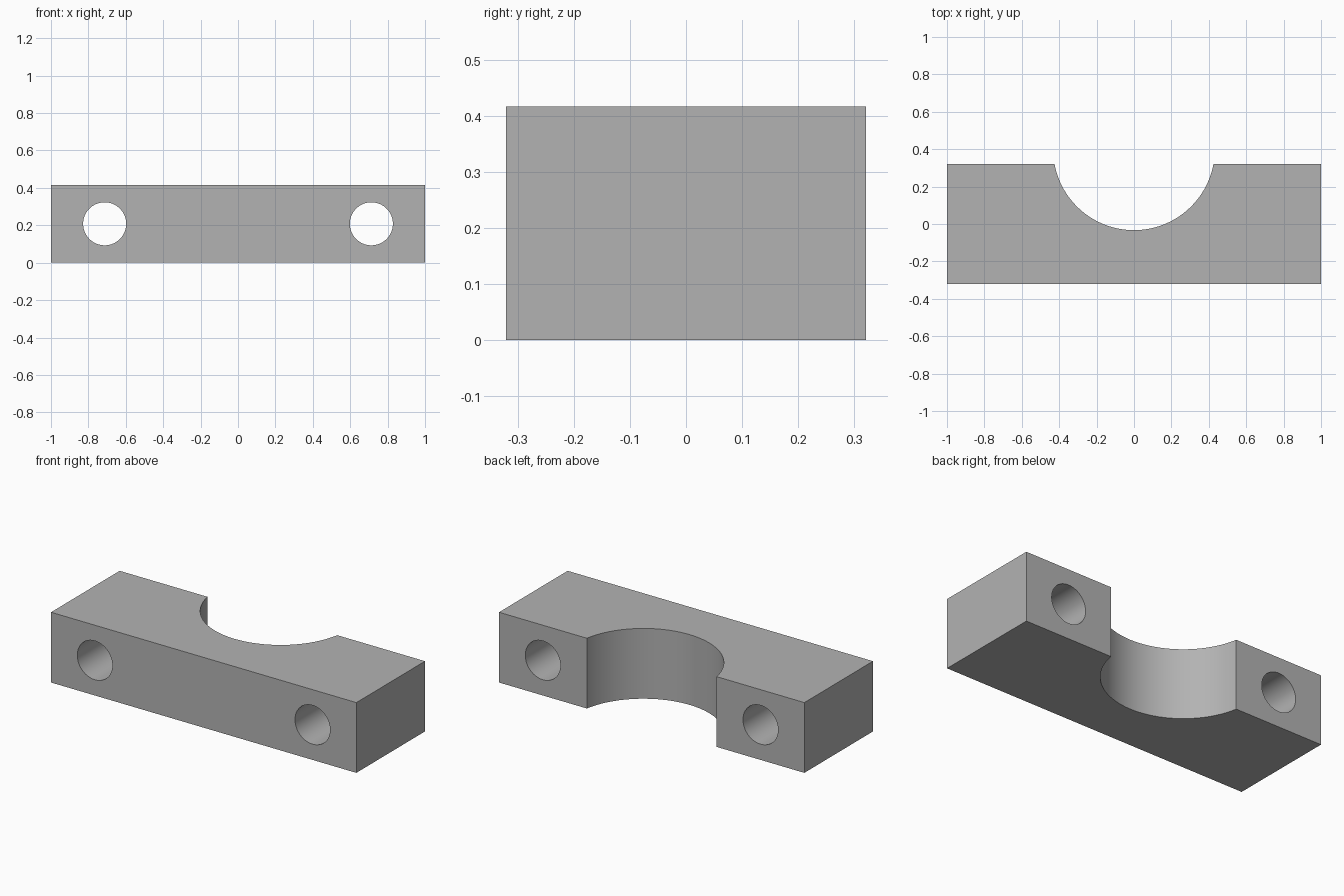
import bpy
import math

if "Cube" in bpy.data.objects:
    bpy.data.objects.remove(bpy.data.objects["Cube"], do_unlink=True)

HALF_DEPTH, HEIGHT = 0.321, 0.416
SADDLE_RADIUS, SADDLE_Y = 0.432, 0.399
BOLT_RADIUS, BOLT_X = 0.115, 0.713

grey = bpy.data.materials.new("plain_grey")
grey.use_nodes = True
colour = (0.45, 0.45, 0.45, 1)
grey.diffuse_color = colour
grey.node_tree.nodes["Principled BSDF"].inputs["Base Color"].default_value = colour


def cylinder(name, radius, length, location, rotation=(0, 0, 0)):
    bpy.ops.mesh.primitive_cylinder_add(vertices=96, radius=radius, depth=length,
                                        location=location, rotation=rotation)
    obj = bpy.context.object
    obj.name = name
    obj.hide_render = True
    obj.data.materials.append(grey)
    return obj


# Clamp block
bpy.ops.mesh.primitive_cube_add(size=1, location=(0, 0, HEIGHT / 2))
block = bpy.context.object
block.name = "clamp_block"
block.scale = (2, 2 * HALF_DEPTH, HEIGHT)
bpy.ops.object.transform_apply(location=True, rotation=True, scale=True)
block.data.materials.append(grey)

# Round saddle at the back and a bolt hole on each side
cutters = [cylinder("saddle_cutter", SADDLE_RADIUS, 1, (0, SADDLE_Y, HEIGHT / 2))]
for side, sign in (("left", 1), ("right", -1)):
    cutters.append(cylinder(side + "_bolt_hole_cutter", BOLT_RADIUS, 1,
                            (sign * BOLT_X, 0, HEIGHT / 2), (math.pi / 2, 0, 0)))

bpy.ops.object.select_all(action="DESELECT")
block.select_set(True)
bpy.context.view_layer.objects.active = block
for cutter in cutters:
    cut = block.modifiers.new(cutter.name, "BOOLEAN")
    cut.operation = "DIFFERENCE"
    cut.solver = "EXACT"
    cut.object = cutter
    bpy.ops.object.modifier_apply(modifier=cut.name)
    bpy.data.objects.remove(cutter, do_unlink=True)

# Smooth bores with crisp edges
bpy.ops.object.shade_smooth_by_angle(angle=math.radians(30))
